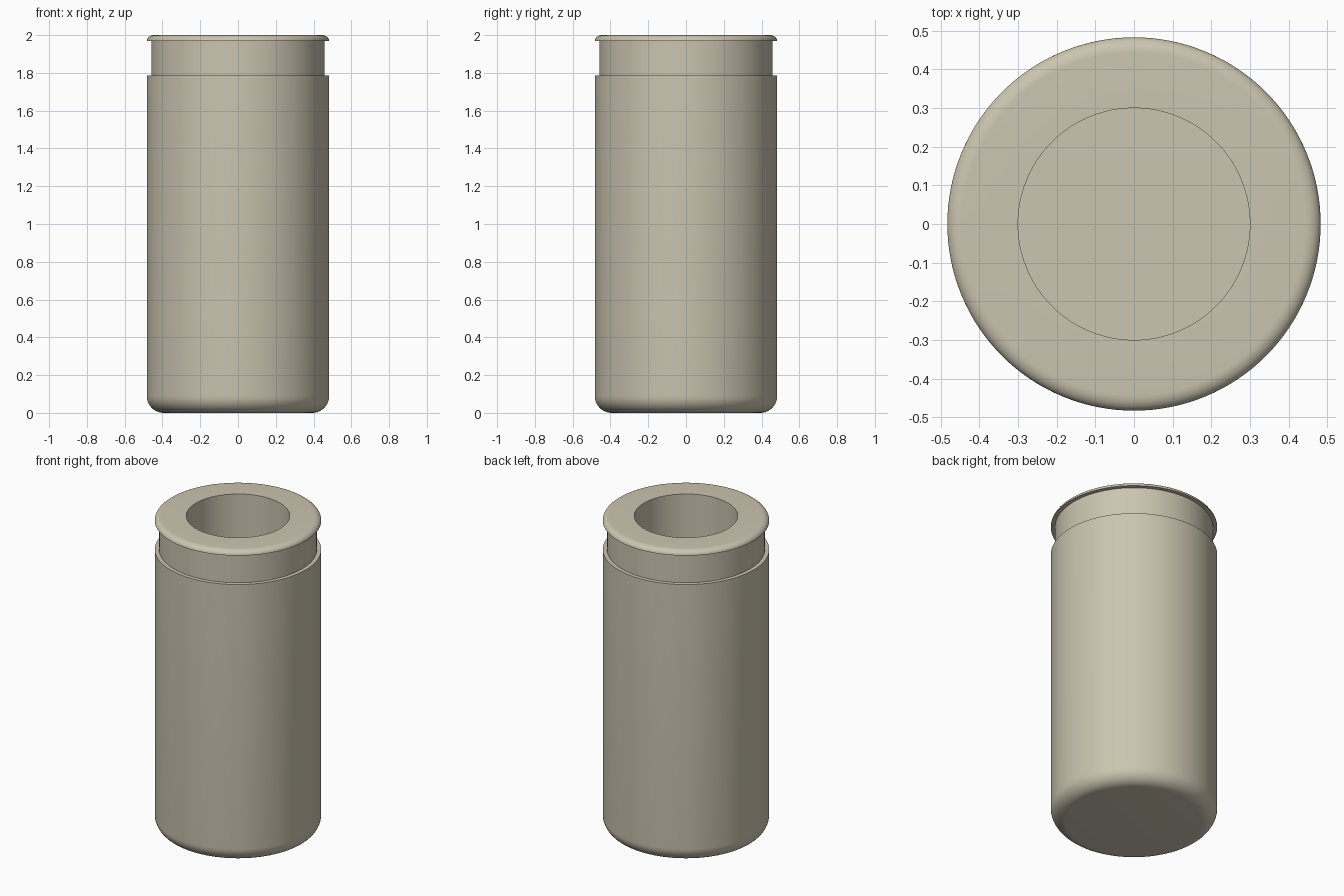
import bpy, bmesh, math

if "Cube" in bpy.data.objects:
    bpy.data.objects.remove(bpy.data.objects["Cube"])

SIDES = 128
beige = bpy.data.materials.new("warm beige")
beige.diffuse_color = (0.60, 0.555, 0.435, 1)
beige.use_nodes = True
beige.node_tree.nodes["Principled BSDF"].inputs["Base Color"].default_value = beige.diffuse_color


def arc(cx, cz, rx, rz, start, end, steps):
    """Points along an elliptical arc in the radius/height plane."""
    angles = [math.radians(start + (end - start) * i / steps) for i in range(steps + 1)]
    return [(cx + rx * math.cos(a), cz + rz * math.sin(a)) for a in angles]


def lathe(name, profile):
    """Revolve an open profile, which begins and ends on the axis, around z."""
    bm = bmesh.new()
    verts = [bm.verts.new((r, 0, z)) for r, z in profile]
    edges = [bm.edges.new(pair) for pair in zip(verts, verts[1:])]
    bmesh.ops.spin(bm, geom=verts + edges, cent=(0, 0, 0), axis=(0, 0, 1),
                   angle=math.tau, steps=SIDES, use_merge=False)
    bmesh.ops.remove_doubles(bm, verts=bm.verts, dist=1e-5)
    bmesh.ops.recalc_face_normals(bm, faces=bm.faces)
    mesh = bpy.data.meshes.new(name)
    bm.to_mesh(mesh)
    bm.free()
    mesh.materials.append(beige)
    obj = bpy.data.objects.new(name, mesh)
    bpy.context.collection.objects.link(obj)
    bpy.ops.object.select_all(action='DESELECT')
    bpy.context.view_layer.objects.active = obj
    obj.select_set(True)
    bpy.ops.object.shade_smooth_by_angle(angle=math.radians(30))
    return obj


profile = [(0, 0)]
profile += arc(0.393, 0.09, 0.09, 0.09, -90, 0, 10)         # rounded base
profile += [(0.483, 1.785), (0.458, 1.785), (0.458, 1.97)]  # shoulder and neck
profile += arc(0.443, 1.97, 0.04, 0.03, 0, 90, 8)           # rounded lip
profile += [(0.30, 2.0), (0.30, 0.15), (0, 0.15)]           # bore and its floor
lathe("container", profile)
